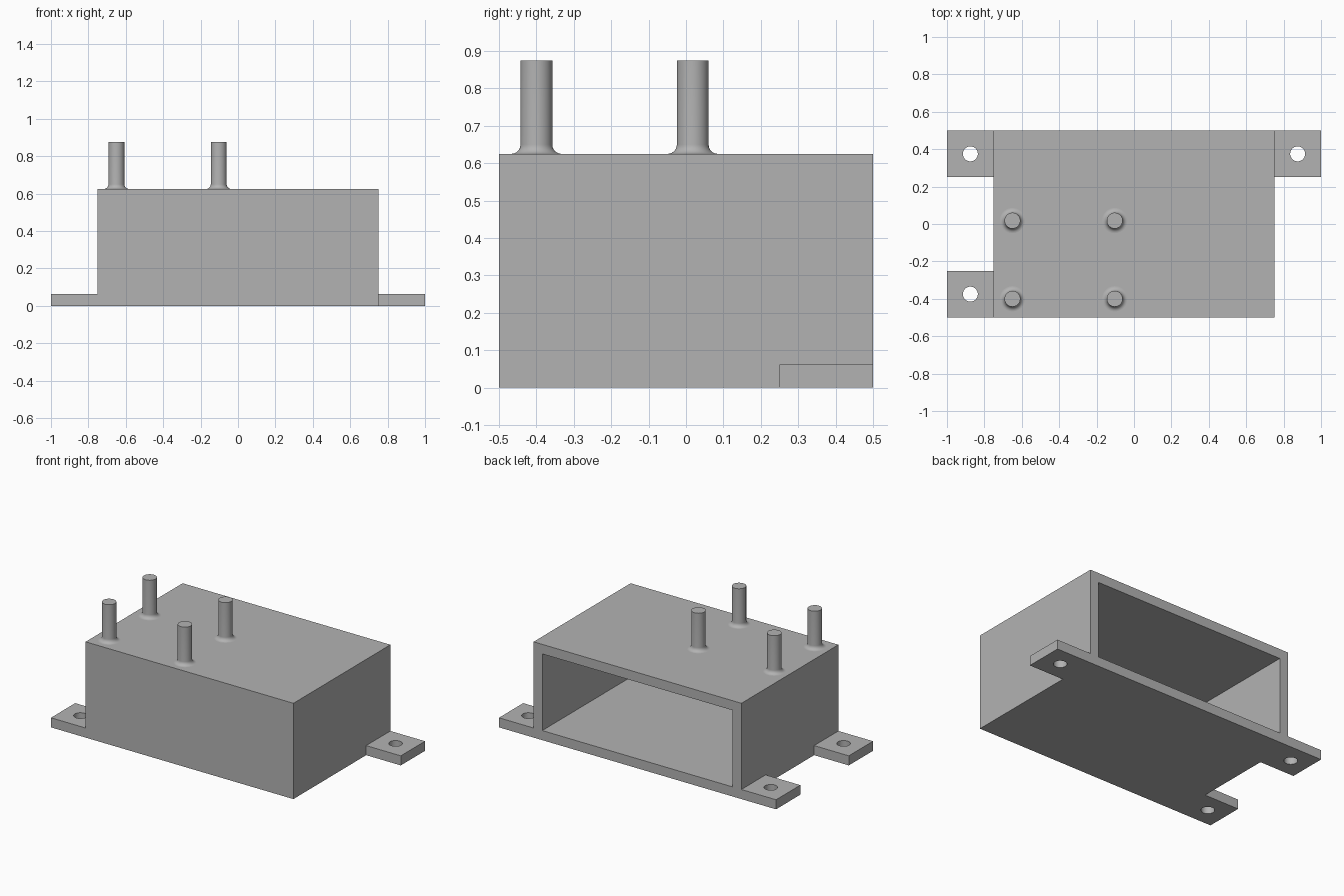
import bpy, bmesh, math
from mathutils import Vector

default = bpy.data.objects.get("Cube")
if default:
    bpy.data.objects.remove(default)

GREY = (0.45, 0.45, 0.45, 1)
grey = bpy.data.materials.new("plain grey")
grey.use_nodes = True
grey.diffuse_color = GREY
grey.node_tree.nodes["Principled BSDF"].inputs["Base Color"].default_value = GREY

WALL = 0.0625
TOP = 0.625


def make_object(name, bm):
    bmesh.ops.recalc_face_normals(bm, faces=bm.faces)
    mesh = bpy.data.meshes.new(name)
    bm.to_mesh(mesh)
    bm.free()
    mesh.materials.append(grey)
    obj = bpy.data.objects.new(name, mesh)
    bpy.context.collection.objects.link(obj)
    return obj


def box(name, low, high):
    low, high = Vector(low), Vector(high)
    bm = bmesh.new()
    bmesh.ops.create_cube(bm, size=1)
    for v in bm.verts:
        v.co = (low + high) / 2 + v.co * (high - low)
    return make_object(name, bm)


def lathe(name, profile, centre, steps=48):
    """Spin a (radius, height) profile about a vertical axis."""
    bm = bmesh.new()
    verts = [bm.verts.new((r, 0, z)) for r, z in profile]
    edges = [bm.edges.new(pair) for pair in zip(verts, verts[1:])]
    bmesh.ops.spin(bm, geom=verts + edges, axis=(0, 0, 1), cent=(0, 0, 0),
                   angle=math.tau, steps=steps)
    bmesh.ops.remove_doubles(bm, verts=bm.verts, dist=1e-5)
    bmesh.ops.translate(bm, vec=centre, verts=bm.verts)
    return make_object(name, bm)


def combine(target, tool, operation):
    """Apply a boolean and discard the tool."""
    mod = target.modifiers.new(operation.title(), 'BOOLEAN')
    mod.operation, mod.object, mod.solver = operation, tool, 'EXACT'
    bpy.context.view_layer.objects.active = target
    bpy.ops.object.modifier_apply(modifier=mod.name)
    bpy.data.objects.remove(tool)


def smooth(obj):
    bpy.ops.object.select_all(action='DESELECT')
    obj.select_set(True)
    bpy.context.view_layer.objects.active = obj
    bpy.ops.object.shade_smooth_by_angle(angle=math.radians(30))


# Housing: a box with three mounting tabs, hollow and open at the back
housing = box("housing", (-0.75, -0.5, 0), (0.75, 0.5, TOP))
combine(housing, box("back_tabs", (-1, 0.25, 0), (1, 0.5, WALL)), 'UNION')
combine(housing, box("front_tab", (-1, -0.5, 0), (-0.7, -0.25, WALL)), 'UNION')
combine(housing, box("cavity", (WALL - 0.75, WALL - 0.5, WALL),
                     (0.75 - WALL, 0.6, TOP - WALL)), 'DIFFERENCE')

# Screw holes through the tabs
HOLE = 0.04
for x, y in ((-0.875, -0.375), (-0.875, 0.375), (0.875, 0.375)):
    drill = lathe("drill", [(0, -0.1), (HOLE, -0.1), (HOLE, 0.2), (0, 0.2)], (x, y, 0))
    combine(housing, drill, 'DIFFERENCE')
smooth(housing)

# Four round pins on the lid, each with a filleted foot
RADIUS, FILLET, HEIGHT = 0.0425, 0.025, 0.25
pin_profile = [(0, 0)]
for i in range(9):
    a = i / 8 * math.pi / 2
    pin_profile.append((RADIUS + FILLET * (1 - math.sin(a)), FILLET * (1 - math.cos(a))))
pin_profile += [(RADIUS, HEIGHT), (0, HEIGHT)]
for side, x in (("right", -0.65), ("middle", -0.103)):
    for end, y in (("front", -0.4), ("rear", 0.018)):
        smooth(lathe(f"{end}_{side}_pin", pin_profile, (x, y, TOP)))
